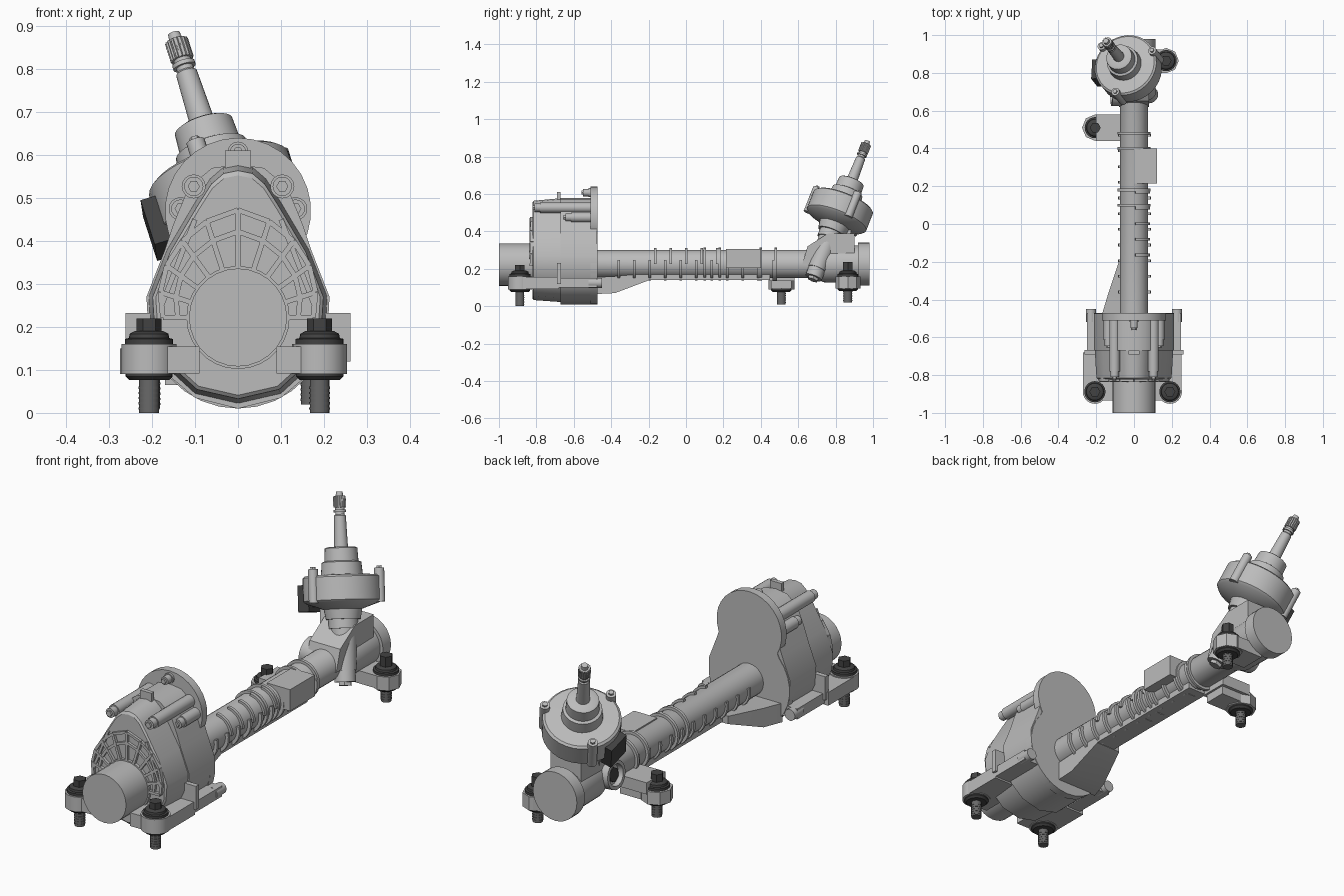
import bpy, bmesh, math
from mathutils import Vector, Matrix

if "Cube" in bpy.data.objects:
    bpy.data.objects.remove(bpy.data.objects["Cube"])


def material(name, v):
    m = bpy.data.materials.new(name)
    m.diffuse_color = (v, v, v, 1)
    m.use_nodes = True
    m.node_tree.nodes["Principled BSDF"].inputs["Base Color"].default_value = m.diffuse_color
    return m


ALU = material("cast_aluminium", 0.5)
STEEL = material("bolt_steel", 0.14)
DARK = material("dark_rubber", 0.055)


def finish(name, bm, mat):
    bmesh.ops.recalc_face_normals(bm, faces=bm.faces)
    me = bpy.data.meshes.new(name)
    bm.to_mesh(me)
    bm.free()
    for p in me.polygons:
        p.use_smooth = True
    me.set_sharp_from_angle(angle=math.radians(32))
    me.materials.append(mat)
    ob = bpy.data.objects.new(name, me)
    bpy.context.collection.objects.link(ob)
    return ob


def skin(name, rings, mat):
    """Closed solid through rings with equal point counts."""
    bm = bmesh.new()
    vs = [[bm.verts.new(p) for p in r] for r in rings]
    n = len(vs[0])
    for a, b in zip(vs, vs[1:]):
        for i in range(n):
            bm.faces.new((a[i], a[(i + 1) % n], b[(i + 1) % n], b[i]))
    bm.faces.new(vs[0])
    bm.faces.new(vs[-1])
    return finish(name, bm, mat)


def lathe(name, origin, axis, profile, n=24, mat=ALU):
    """profile: (distance along axis, radius)."""
    q = Vector((0, 0, 1)).rotation_difference(Vector(axis).normalized())
    o = Vector(origin)
    rings = [[o + q @ Vector((r * math.cos(2 * math.pi * i / n), r * math.sin(2 * math.pi * i / n), t))
              for i in range(n)] for t, r in profile]
    return skin(name, rings, mat)


def rod(name, p, q, r, n=16, mat=ALU):
    d = Vector(q) - Vector(p)
    return lathe(name, p, d, [(0, r), (d.length, r)], n, mat)


def box(name, lo, hi, mat=ALU):
    (a, b, c), (d, e, f) = lo, hi
    sq = [(a, b), (d, b), (d, e), (a, e)]
    return skin(name, [[(x, y, z) for x, y in sq] for z in (c, f)], mat)


def loft_y(name, pts, sections, mat=ALU, cz=0.26):
    """Sweep an (x, z) outline along y; sections: (y, scale)."""
    return skin(name, [[(x * s, y, cz + (z - cz) * s) for x, z in pts] for y, s in sections], mat)


def mirrored(half):
    return half + [(-x, z) for x, z in reversed(half) if x > 0]


def strip(name, a, b, w, y0, y1):
    """Straight bar on the front face between two (x, z) points."""
    a, b = Vector(a), Vector(b)
    d = (b - a).normalized() * w / 2
    s = Vector((-d.y, d.x))
    loft_y(name, [a + s, a - s, b - s, b + s], [(y0, 1), (y1, 1)])


Y, TZ = (0, 1, 0), 0.225

# Rack tube with thick ends
lathe("rack_tube", (0, 0, TZ), Y, [(-0.6, .075), (.68, .075), (.74, .098), (.92, .1), (.92, .115), (.98, .115)], 28)
lathe("motor_end_tube", (0, 0, 0.222), Y, [(-1, .114), (-.7, .114)], 28)
lathe("tube_seat", (0, 0, 0.222), Y, [(-.835, .12), (-.8, .12)], 28)


# Ribs around the rack tube
def arc_rib(name, y, a0, a1, r, side=1):
    angs = [math.radians(a0 + (a1 - a0) * i / 8) for i in range(9)]
    pts = [(side * r * math.cos(a), TZ + r * math.sin(a)) for a in angs]
    pts += [(side * .07 * math.cos(a), TZ + .07 * math.sin(a)) for a in reversed(angs)]
    loft_y(name, pts, [(y - .007, 1), (y + .007, 1)])


for k in range(11):
    y = -.36 + k * .083
    arc_rib("lower_rib", y, -75, 15, .09)
    arc_rib("lower_rib_left", y, -75, 15, .084, -1)
    if 2 <= k <= 6:
        arc_rib("upper_rib", y + .03, 0, 85, .086)
for y in (.10, .18, .40, .48):
    lathe("tube_ring", (0, y, TZ), Y, [(-.007, .088), (.007, .088)], 28)
box("side_pad", (0, .215, .205), (.122, .4, .306))

# Keel strip and gusset behind the gearbox
box("keel_strip", (-.05, -.25, .14), (.05, .45, .18))
skin("gusset", [[(a, y, z0), (b, y, z0), (b, y, z1), (a, y, z1)] for y, a, b, z0, z1 in
                ((-.48, -.17, .05, .065, .155), (-.38, -.14, .05, .07, .16), (-.2, -.08, .05, .138, .175))], ALU)

# Gearbox housing: front cover, rear body and figure-eight back flange
cover = mirrored([(0, .578), (.035, .571), (.065, .545), (.1, .49), (.165, .38), (.208, .27), (.203, .19),
                  (.16, .1), (.1, .045), (0, .022)])
loft_y("gearbox_cover", cover, [(-.822, .92), (-.815, .955), (-.665, 1)])
rear = mirrored([(0, .578), (.06, .57), (.115, .525), (.15, .44), (.17, .38), (.213, .27), (.208, .18),
                 (.165, .09), (.1, .035), (0, .01)])
loft_y("gearbox_body", rear, [(-.67, 1), (-.475, 1)])
half = [(.17 * math.sin(math.radians(a)), .47 + .17 * math.cos(math.radians(a))) for a in range(0, 121, 12)]
half += [(.212 * math.cos(math.radians(a)), .222 + .212 * math.sin(math.radians(a))) for a in range(42, -91, -12)]
loft_y("back_flange", mirrored(half + [(0, .01)]), [(-.51, 1), (-.472, 1)])


# Radial ribs and arches on the front cover
def polar(a, r):
    return (r * math.sin(math.radians(a)), .222 + r * math.cos(math.radians(a)))


def rim(a, k=1.0):
    return k * (.25 - .075 * abs(a) / 90)


angles = [-90, -72, -54, -36, -18, 0, 18, 36, 54, 72, 90]
for a in angles:
    strip("radial_rib", polar(a, .11), polar(a, rim(a)), .012, -.836, -.815)
for k in (.8, 1.0):
    for a, b in zip(angles, angles[1:]):
        strip("arch_rib", polar(a, rim(a, k)), polar(b, rim(b, k)), .012, -.834, -.815)
for s in (1, -1):
    strip("cover_edge_rib", (s * .178, .25), (s * .1, .45), .012, -.832, -.81)

# Gearbox screws in bosses
for x, z, y, r in ((0, .607, -.55, .024), (.103, .527, -.81, .028), (-.103, .527, -.81, .028),
                   (.134, .475, -.645, .027), (-.134, .475, -.645, .027)):
    lathe("screw_boss", (x, 0, z), Y, [(y, r * .8), (y + .03, r * .8), (y + .03, r), (-.475, r)], 16)
    rod("screw_head", (x, y - .01, z), (x, y + .01, z), r * .5, 6)
box("top_tab", (-.03, -.69, .55), (.03, -.67, .61))
for s in (1, -1):
    box("side_tab", (min(s * .18, s * .262), -.69, .12), (max(s * .18, s * .262), -.667, .232))
    rod("low_screw", (s * .228, -.52, .125), (s * .228, -.45, .125), .027)


# Rubber-bushed mounting bolt
def mount(x, y, z0, z1, bottom, top, sides=24, r=.064):
    lathe("mount_eye", (x, y, 0), (0, 0, 1), [(z0, r), (z1, r)], sides)
    lathe("bushing_top", (x, y, 0), (0, 0, 1), [(z1 - .01, .056), (z1 + .012, .056), (z1 + .014, .047),
                                                (z1 + .024, .045), (z1 + .03, .034)], 24, DARK)
    lathe("bushing_bottom", (x, y, 0), (0, 0, 1), [(z0 - .014, .046), (z0 - .005, .055), (z0 + .01, .055)], 24, DARK)
    lathe("bolt_head", (x, y, 0), (0, 0, 1), [(z1, .029), (top, .029)], 6, DARK)
    rod("bolt_shank", (x, y, bottom), (x, y, z1), .023, 16, STEEL)
    for i in range(5):
        z = bottom + .008 + i * .012
        rod("bolt_thread", (x, y, z), (x, y, z + .005), .0245, 16, STEEL)


# Front feet with rails along the gearbox
for s, x in ((-1, -.207), (1, .19)):
    mount(x, -.888, .09, .16, 0, .22)
    outer, inner = s * (abs(x) + .062), s * .09
    box("foot_arm", (min(x, inner), -.935, .092), (max(x, inner), -.78, .155))
    box("foot_block", (min(outer, s * .12), -.888, .092), (max(outer, s * .12), -.68, .155))
    box("foot_rail", (min(s * .16, s * .25), -.7, .1), (max(s * .16, s * .25), -.475, .15))

# Middle and far feet
mount(-.205, .51, .09, .15, .01, .215, 8, .07)
box("middle_arm", (-.2, .44, .135), (-.04, .58, .19))
box("middle_web", (-.16, .455, .095), (-.05, .565, .14))
mount(.17, .865, .095, .16, .02, .237, 8, .067)
box("far_arm", (.02, .8, .1), (.17, .925, .16))

# Tilted pinion column
C, D = Vector((-.03, .823, .51)), Vector((-.32, .395, 1)).normalized()
lathe("sensor_drum", C, D, [(-.095, .06), (-.06, .16), (-.05, .17), (.05, .17), (.058, .16), (.062, .09), (.115, .085),
                            (.12, .073), (.175, .07), (.18, .06), (.182, .02)], 32)
lathe("pinion_housing", C, D, [(-.4, .03), (-.4, .046), (-.35, .046), (-.35, .05), (-.17, .056), (-.17, .064),
                               (-.13, .064), (-.13, .075), (-.05, .09)], 24)
lathe("pinion_cap", C, D, [(-.415, .03), (-.39, .03)], 6)
lathe("input_shaft", C, D, [(.15, .032), (.2, .029), (.315, .025), (.32, .02), (.33, .02), (.33, .027), (.34, .027),
                            (.34, .02), (.35, .02), (.35, .024), (.4, .024), (.4, .016), (.418, .014)], 20)
q = Vector((0, 0, 1)).rotation_difference(D)
for i in range(16):
    a = 2 * math.pi * i / 16
    o = C + q @ Vector((.024 * math.cos(a), .024 * math.sin(a), 0))
    rod("shaft_spline", o + D * .35, o + D * .398, .004, 5)

# Lugs around the drum
for ang in (-100, 20, 140):
    out = Vector((math.cos(math.radians(ang)), math.sin(math.radians(ang)), 0))
    out = (out - D * out.dot(D)).normalized()
    p = C + out * .165
    rod("drum_lug", p - D * .06, p + D * .085, .022)
    rod("drum_lug_screw", p + D * .08, p + D * .095, .012, 6)


# Gussets between the drum and the rack tube
def web(name, a, b, c, d, t):
    off = Vector(t)
    skin(name, [[Vector(p) + off * s for p in (a, b, c, d)] for s in (-.5, .5)], ALU)


web("rear_web", C - D * .05, C - D * .06 + Vector((0, .09, .0)), (.03, .86, .27), (.06, .72, .24), (.022, 0, 0))
web("left_web", C - D * .05, C - D * .06 + Vector((-.11, 0, -.03)), (-.06, .72, .25), (.05, .72, .24), (0, .03, 0))
skin("pinion_saddle", [[(-.08, y0, z), (.08, y0, z), (.08, y1, z), (-.08, y1, z)]
                       for z, y0, y1 in ((.22, .62, .9), (.32, .65, .9), (.39, .76, .9))], ALU)

# Yoke cylinder and electrical connector
lathe("yoke_housing", (0, .69, .235), (-1, 0, .1), [(0, .066), (.12, .066), (.12, .05), (.095, .048)], 24)
lathe("yoke_plug", (0, .69, .235), (-1, 0, .1), [(.09, .035), (.108, .035)], 6, DARK)
con = box("connector", (-.028, -.055, -.055), (.028, .055, .06), DARK)
con.matrix_world = Matrix.Translation((-.18, .8, .43)) @ q.to_matrix().to_4x4()
box("connector_neck", (-.175, .76, .42), (-.08, .85, .5))
